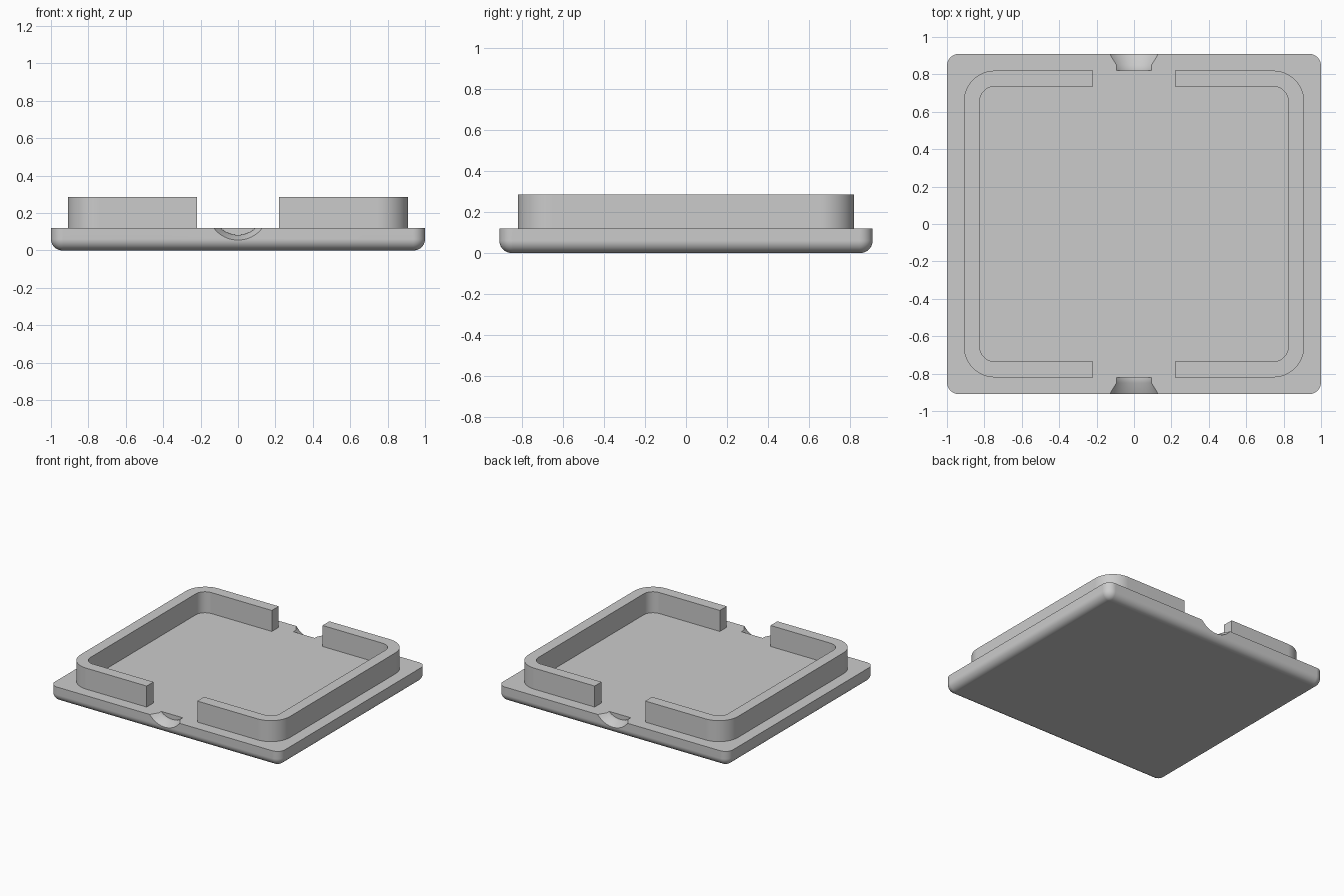
import bpy, bmesh, math

default_cube = bpy.data.objects.get("Cube")
if default_cube:
    bpy.data.objects.remove(default_cube, do_unlink=True)

PLATE_TOP, RIM_TOP = 0.12, 0.285
grey = bpy.data.materials.new("light grey")
grey.use_nodes = True
colour = (0.6, 0.6, 0.6, 1)
grey.diffuse_color = colour
grey.node_tree.nodes["Principled BSDF"].inputs["Base Color"].default_value = colour


def arc(cx, cy, r, start, steps=12):
    """Quarter circle, counter-clockwise from the start angle in degrees."""
    angles = [math.radians(start + 90 * i / steps) for i in range(steps + 1)]
    return [(cx + r * math.cos(a), cy + r * math.sin(a)) for a in angles]


def loft(name, rings):
    """Closed solid through rings of equal length."""
    bm = bmesh.new()
    loops = [[bm.verts.new(p) for p in ring] for ring in rings]
    for a, b in zip(loops, loops[1:]):
        for i in range(len(a)):
            j = (i + 1) % len(a)
            bm.faces.new((a[i], a[j], b[j], b[i]))
    bm.faces.new(loops[0][::-1])
    bm.faces.new(loops[-1])
    bmesh.ops.recalc_face_normals(bm, faces=bm.faces)
    mesh = bpy.data.meshes.new(name)
    bm.to_mesh(mesh)
    bm.free()
    mesh.materials.append(grey)
    obj = bpy.data.objects.new(name, mesh)
    bpy.context.collection.objects.link(obj)
    return obj


def activate(obj):
    bpy.ops.object.select_all(action='DESELECT')
    obj.select_set(True)
    bpy.context.view_layer.objects.active = obj


def finish(obj):
    activate(obj)
    bpy.ops.object.shade_smooth_by_angle(angle=math.radians(30))
    obj.modifiers.new("flat_face_normals", 'WEIGHTED_NORMAL').keep_sharp = True


def rounded_rect(hx, hy, r, z):
    corners = ((1, 1, 0), (-1, 1, 90), (-1, -1, 180), (1, -1, 270))
    return [(x, y, z) for sx, sy, start in corners
            for x, y in arc(sx * (hx - r), sy * (hy - r), r, start)]


# Base plate with a rounded lower edge
ROUND = 0.06
rings = []
for i in range(11):
    a = math.radians(9 * i)
    inset = ROUND * (1 - math.sin(a))
    rings.append(rounded_rect(1 - inset, 0.91 - inset, 0.065 - inset,
                              ROUND * (1 - math.cos(a))))
rings.append(rounded_rect(1, 0.91, 0.065, PLATE_TOP))
plate = loft("base_plate", rings)

# Flared finger notches at the front and back edges
for side in (-1, 1):
    rings = [[(r * math.cos(t * math.tau / 64), side * y,
               0.2175 + r * math.sin(t * math.tau / 64)) for t in range(64)]
             for y, r in ((0.82, 0.135), (0.85, 0.135), (0.97, 0.19))]
    cutter = loft("notch_cutter", rings)
    cutter.hide_render = True
    cut = plate.modifiers.new("notch", 'BOOLEAN')
    cut.operation, cut.solver, cut.object = 'DIFFERENCE', 'EXACT', cutter
    activate(plate)
    bpy.ops.object.modifier_apply(modifier=cut.name)
    bpy.data.objects.remove(cutter, do_unlink=True)
finish(plate)


# Raised rim: two facing C-shaped walls
def rim_edge(hx, hy, r):
    return ([(0.22, -hy)] + arc(hx - r, r - hy, r, 270)
            + arc(hx - r, hy - r, r, 0) + [(0.22, hy)])


outline = rim_edge(0.91, 0.82, 0.165) + rim_edge(0.825, 0.735, 0.08)[::-1]
for name, side in (("left_rim", 1), ("right_rim", -1)):
    finish(loft(name, [[(side * x, y, z) for x, y in outline]
                       for z in (PLATE_TOP - 0.01, RIM_TOP)]))
